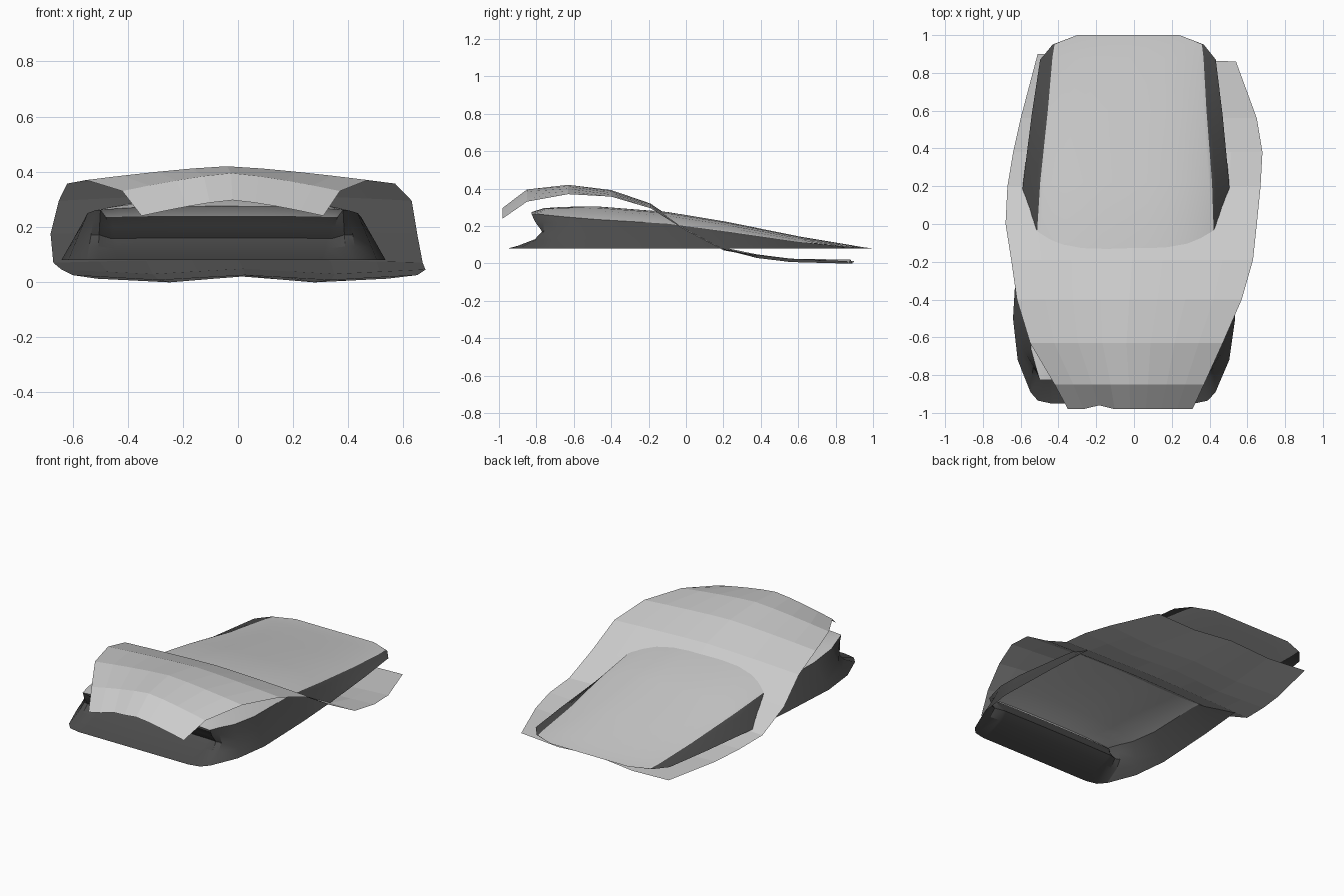
import bpy, bmesh

cube = bpy.data.objects.get("Cube")
if cube:
    bpy.data.objects.remove(cube)


def material(name, value):
    m = bpy.data.materials.new(name)
    m.use_nodes = True
    colour = (value, value, value, 1)
    m.diffuse_color = colour
    m.node_tree.nodes["Principled BSDF"].inputs["Base Color"].default_value = colour
    return m


light = material("light grey", 0.6)
dark = material("dark grey", 0.07)


def bridge(bm, rows, mat):
    """Join neighbouring rows of vertices with quads."""
    for a, b in zip(rows, rows[1:]):
        for i in range(len(a) - 1):
            corners = list(dict.fromkeys((a[i], a[i + 1], b[i + 1], b[i])))
            if len(corners) > 2 and not bm.faces.get(corners):
                bm.faces.new(corners).material_index = mat


def finish(bm, name, smooth):
    bmesh.ops.remove_doubles(bm, verts=bm.verts, dist=0.0005)
    bmesh.ops.recalc_face_normals(bm, faces=bm.faces)
    mesh = bpy.data.meshes.new(name)
    bm.to_mesh(mesh)
    bm.free()
    mesh.materials.append(light)
    mesh.materials.append(dark)
    ob = bpy.data.objects.new(name, mesh)
    bpy.context.collection.objects.link(ob)
    if smooth:
        bpy.ops.object.select_all(action="DESELECT")
        ob.select_set(True)
        bpy.context.view_layer.objects.active = ob
        bpy.ops.object.shade_smooth_by_angle(angle=0.5)
    return ob


# Wavy cover sheet: y, left edge, right edge, middle height, edge height
sheet = [
    (-0.98, -0.35, 0.31, 0.297, 0.24),
    (-0.85, -0.42, 0.37, 0.395, 0.33),
    (-0.63, -0.55, 0.47, 0.42, 0.37),
    (-0.40, -0.62, 0.57, 0.392, 0.357),
    (-0.19, -0.65, 0.63, 0.32, 0.295),
    (0.00, -0.68, 0.65, 0.19, 0.175),
    (0.20, -0.67, 0.67, 0.085, 0.07),
    (0.38, -0.64, 0.68, 0.048, 0.045),
    (0.56, -0.60, 0.65, 0.025, 0.025),
    (0.88, -0.51, 0.54, 0.02, 0.012),
]
COLS = 8
bm = bmesh.new()
rows = []
for y, left, right, mid, edge in sheet:
    row = []
    for i in range(COLS + 1):
        t = 2 * i / COLS - 1
        sag = 0.018 * (1 - abs(2 * abs(t) - 1)) if y > 0.3 else 0
        z = mid + (edge - mid) * abs(t) ** 1.3 - sag
        x = left + (right - left) * i / COLS
        wave = 0.02 if y < -0.9 and i == 2 else -0.02 * t if y > 0.8 else 0
        row.append(bm.verts.new((x, y + wave, z)))
    rows.append(row)
bridge(bm, rows, 0)
finish(bm, "wavy_cover", False)

# Wedge shell: base half width, base y, rim half width, rim y, rim height,
# crown height, amount of hollow in the wall
BASE = 0.08
shell = [
    (0.27, 1.00, 0.27, 1.00, 0.08, 0.08, 0),
    (0.40, 0.95, 0.39, 0.95, 0.082, 0.086, 0),
    (0.465, 0.87, 0.40, 0.88, 0.088, 0.098, 0),
    (0.505, 0.58, 0.42, 0.60, 0.115, 0.145, 0),
    (0.545, 0.22, 0.455, 0.22, 0.17, 0.222, 0),
    (0.57, -0.1, 0.47, -0.1, 0.212, 0.275, 0),
    (0.588, -0.5, 0.50, -0.48, 0.235, 0.305, 0),
    (0.56, -0.72, 0.49, -0.66, 0.25, 0.302, 0.1),
    (0.49, -0.89, 0.46, -0.76, 0.26, 0.295, 0.5),
    (0.45, -0.935, 0.44, -0.825, 0.262, 0.275, 0.85),
    (0.38, -0.95, 0.42, -0.79, 0.235, 0.24, 1),
]
STEPS = ((0, 0), (0.27, 0.115), (0.5, 0.13), (0.78, 0.05), (1, 0))
SPAN = 12


def centre(y):
    return -0.045 + 0.015 * y


def wall_point(station, side, s, push):
    bx, by, rx, ry, rz, crown, hollow = station
    y = by + (ry - by) * s + push * hollow
    x = side * (bx + (rx - bx) * s) + centre(by)
    return x, y, BASE + (rz - BASE) * s


bm = bmesh.new()

# Side walls, left and right
for side in (-1, 1):
    bridge(bm, [[bm.verts.new(wall_point(st, side, *k)) for k in STEPS]
                for st in shell], 1)

# Crowned top
rows = []
for bx, by, rx, ry, rz, crown, hollow in shell:
    row = []
    for i in range(SPAN + 1):
        t = 2 * i / SPAN - 1
        t = t * (1.5 - 0.5 * t * t)
        z = rz + (crown - rz) * (1 - abs(t) ** 3)
        row.append(bm.verts.new((rx * t + centre(by), ry, z)))
    rows.append(row)
bridge(bm, rows, 0)

# Hollow front wall
front = shell[-1]
rows = []
for s, push in STEPS:
    row = []
    for i in range(SPAN + 1):
        t = 2 * i / SPAN - 1
        t = t * (1.5 - 0.5 * t * t)
        x, y, z = wall_point(front, t, s, push)
        z += (front[5] - front[4]) * (1 - abs(t) ** 3) * s
        row.append(bm.verts.new((x, y, z)))
    rows.append(row)
bridge(bm, rows, 1)
finish(bm, "wedge_shell", True)
